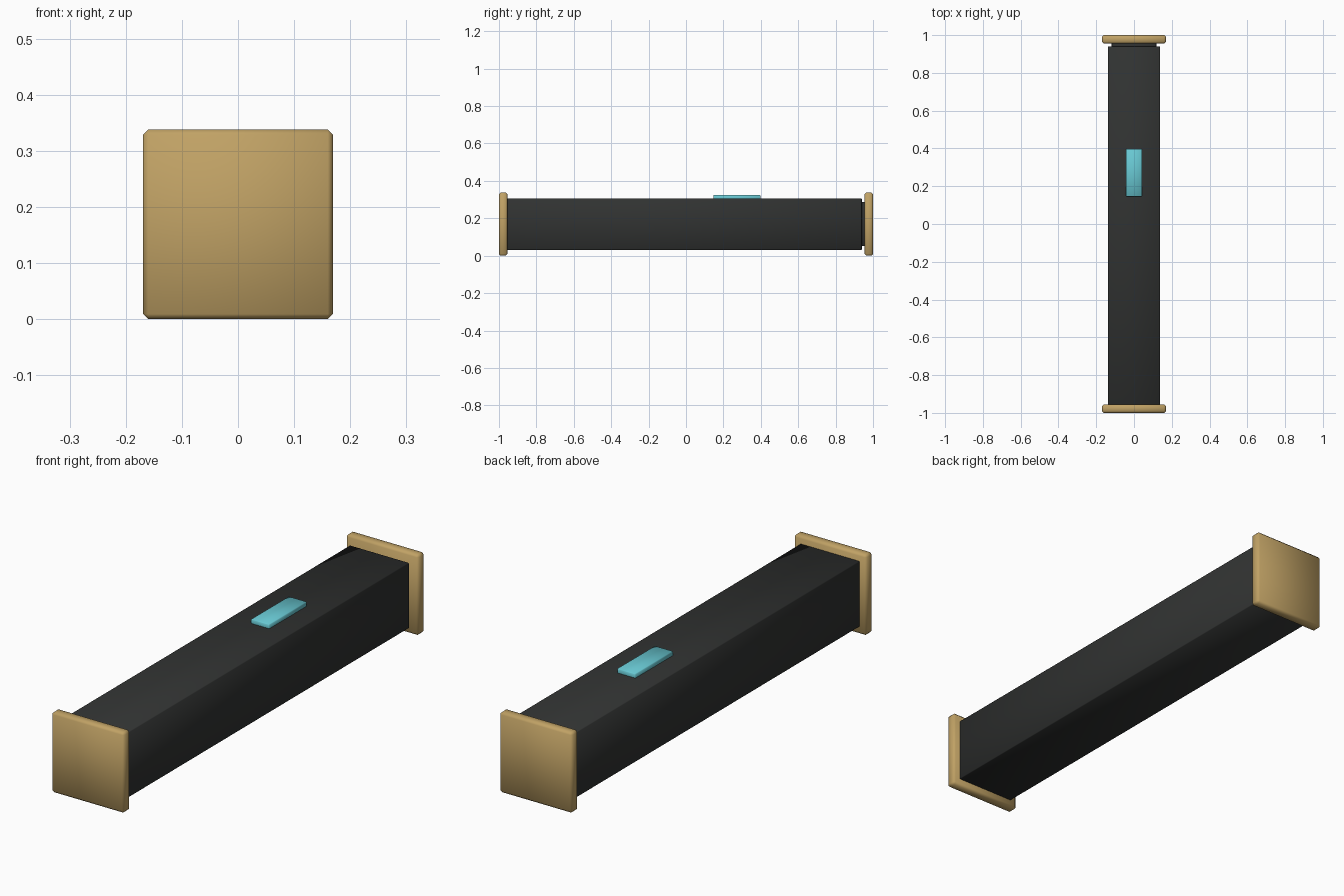
import bpy
import math

start_cube = bpy.data.objects.get("Cube")
if start_cube:
    bpy.data.objects.remove(start_cube, do_unlink=True)


def material(name, rgb, roughness=0.6):
    mat = bpy.data.materials.new(name)
    mat.use_nodes = True
    mat.diffuse_color = (*rgb, 1)
    shader = mat.node_tree.nodes["Principled BSDF"]
    shader.inputs["Base Color"].default_value = (*rgb, 1)
    shader.inputs["Roughness"].default_value = roughness
    return mat


def box(name, size, centre, mat, bevel):
    """Chamfered box with softly shaded edges."""
    bpy.ops.mesh.primitive_cube_add(size=1, location=centre)
    obj = bpy.context.object
    obj.name = name
    obj.scale = size
    bpy.ops.object.transform_apply(location=False, rotation=False, scale=True)
    obj.data.materials.append(mat)
    mod = obj.modifiers.new("Chamfer", "BEVEL")
    mod.width = bevel
    mod.segments = 1
    bpy.ops.object.modifier_apply(modifier=mod.name)
    bpy.ops.object.shade_smooth_by_angle(angle=math.radians(60))
    return obj


brass = material("brass", (0.53, 0.36, 0.13))
charcoal = material("charcoal", (0.03, 0.032, 0.031))
cyan = material("cyan", (0.14, 0.58, 0.65))

MID = 0.169      # height of the long axis
CAP = 0.338      # cap width
CAP_DEPTH = 0.045
BODY = 0.276     # body width
FRONT, BACK = -0.965, 0.94

# Long square body
box("body", (BODY, BACK - FRONT, BODY), (0, (FRONT + BACK) / 2, MID), charcoal, 0.003)

# Narrower neck showing in the gap before the back cap
box("neck", (0.236, 0.06, 0.236), (0, BACK + 0.005, MID), charcoal, 0.003)

# End caps
for name, side in (("front_cap", -1), ("back_cap", 1)):
    box(name, (CAP, CAP_DEPTH, CAP), (0, side * (1 - CAP_DEPTH / 2), MID), brass, 0.009)

# Raised panel on the top face
box("top_panel", (0.086, 0.252, 0.03), (0, 0.272, 0.31), cyan, 0.003)
